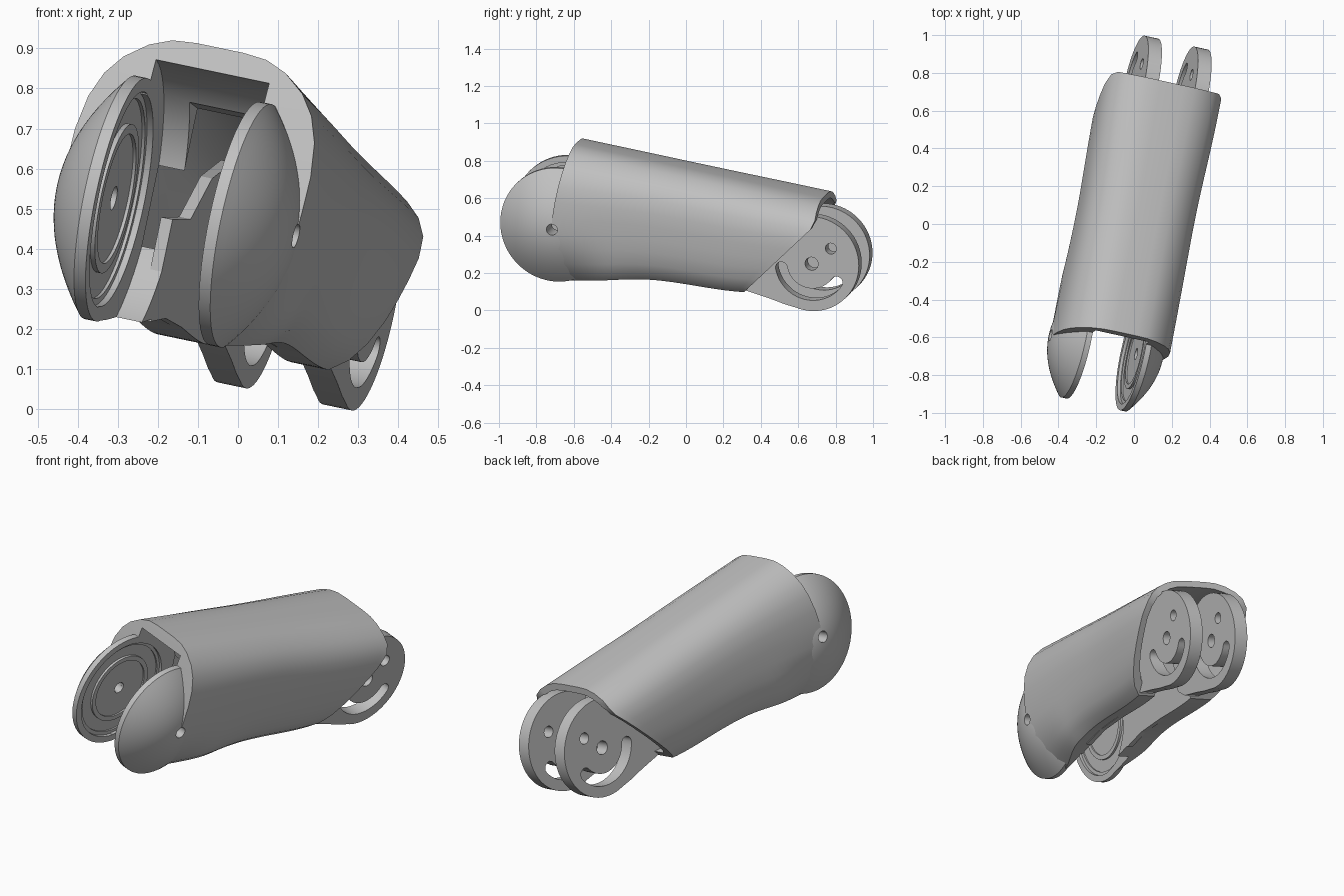
import bpy, bmesh, math
from mathutils import Matrix, Vector

if "Cube" in bpy.data.objects:
    bpy.data.objects.remove(bpy.data.objects["Cube"])

grey = bpy.data.materials.new("plain_grey")
grey.use_nodes = True
GREY = (0.53, 0.53, 0.53, 1)
grey.diffuse_color = GREY
grey.node_tree.nodes["Principled BSDF"].inputs["Base Color"].default_value = GREY

# Local frame of the limb: u = sideways, v = along its length, w = up
U = Vector((0.957, -0.21, -0.2)).normalized()
V = (Vector((0, 1, 0)) - U * U.y).normalized()
W = U.cross(V)
FRAME = Matrix((U, V, W)).transposed().to_4x4()

PIVOT = (-0.69, 0.452)          # front joint (v, w)
LUG = (0.715, 0.313)            # rear joint (v, w)
EAR_R = 0.31
EAR_L_IN, EAR_R_IN = 0.043, -0.252
CHANNEL = (-0.185, 0.035)
LUG_U = {"left_lug": 0.056, "right_lug": -0.219}


def make(name, bm):
    bmesh.ops.recalc_face_normals(bm, faces=bm.faces[:])
    mesh = bpy.data.meshes.new(name)
    bm.to_mesh(mesh)
    bm.free()
    ob = bpy.data.objects.new(name, mesh)
    bpy.context.collection.objects.link(ob)
    ob.matrix_world = FRAME
    mesh.materials.append(grey)
    return ob


def prism(name, outline, u0, u1):
    """Extrude a (v, w) outline sideways."""
    bm = bmesh.new()
    a = [bm.verts.new((u0, v, w)) for v, w in outline]
    b = [bm.verts.new((u1, v, w)) for v, w in outline]
    bm.faces.new(a)
    bm.faces.new(b[::-1])
    n = len(a)
    for i in range(n):
        j = (i + 1) % n
        bm.faces.new((a[i], b[i], b[j], a[j]))
    return make(name, bm)


def arc(centre, r, a0, a1, n):
    return [(centre[0] + r * math.cos(math.radians(a0 + (a1 - a0) * i / n)),
             centre[1] + r * math.sin(math.radians(a0 + (a1 - a0) * i / n)))
            for i in range(n + 1)]


def circle(centre, r, n=48):
    return arc(centre, r, 0, 360, n)[:-1]


def carve(ob, cutters):
    bpy.context.view_layer.objects.active = ob
    for c in cutters:
        c.hide_render = True
        m = ob.modifiers.new("cut", "BOOLEAN")
        m.operation, m.solver, m.object = "DIFFERENCE", "EXACT", c
        bpy.ops.object.modifier_apply(modifier=m.name)
        bpy.data.objects.remove(c)


def smooth(ob, angle=32):
    bpy.ops.object.select_all(action="DESELECT")
    ob.select_set(True)
    bpy.context.view_layer.objects.active = ob
    bpy.ops.object.shade_smooth_by_angle(angle=math.radians(angle))


# Half cross-section of the shell: (share of half width, share of height)
HALF = [(.2, 1), (.4, .992), (.58, .96), (.76, .9), (.88, .83), (.96, .74),
        (1, .62), (1, .5), (.99, .38), (.97, .27), (.92, .15), (.84, .06),
        (.72, 0), (.3, 0)]


def interp(x, table):
    if x <= table[0][0]:
        return table[0][1]
    for (x0, y0), (x1, y1) in zip(table, table[1:]):
        if x <= x1:
            t = (x - x0) / (x1 - x0)
            return y0 + (y1 - y0) * t * t * (3 - 2 * t)
    return table[-1][1]


def top(v):
    return 0.877 - 0.168 * (v + 0.64)


def bottom(v):
    return interp(v, [(-.7, .145), (-.2, .185), (.35, .142)])


def width(v):
    return interp(v, [(-.7, .307), (0, .3), (.65, .317)])


def half_width(a, f, v):
    """Share of half width; the lower part tucks in to meet the domed ears."""
    tuck = interp(v, [(-.69, .33), (-.35, 0)])
    return a * (1 - tuck * (max(0, .4 - f) / .4) ** 2)


def front_edge(w):
    return -0.695 + 0.08 * (max(0, w - PIVOT[1]) / 0.42) ** 1.3


def rear_edge(w):
    return min(0.745, 0.35 + 1.02 * (w - 0.147))


def loft(name, start, end, inset, steps):
    """Skin the cross-section between two end surfaces given as v(w)."""
    bm = bmesh.new()
    rings = []
    for s in range(steps + 1):
        sides = ([], [])
        for a, f in HALF:
            v = 0
            for _ in range(12):
                w = bottom(v) + inset + f * (top(v) - bottom(v) - 2 * inset)
                v = start(w) + (end(w) - start(w)) * s / steps
            mid = -0.095 + 0.01 * v
            u = half_width(a, f, v) * (width(v) - inset)
            for side, sign in zip(sides, (1, -1)):
                side.append(bm.verts.new((mid + sign * u, v, w)))
        rings.append(sides)
    for r, l in (rings[0], rings[-1]):
        for i in range(len(r) - 1):
            bm.faces.new((r[i], r[i + 1], l[i + 1], l[i]))
    for p, q in zip(rings, rings[1:]):
        p, q = p[0] + p[1][::-1], q[0] + q[1][::-1]
        for i in range(len(p)):
            j = (i + 1) % len(p)
            bm.faces.new((p[i], p[j], q[j], q[i]))
    return make(name, bm)


# Main shell: hollow skin, front fork, ear seats, open underside and pin hole
shell = loft("limb_shell", front_edge, rear_edge, 0, 28)
hollow = loft("hollow_cutter", lambda w: -0.34, lambda w: rear_edge(w) + 0.2, 0.035, 20)
fork = prism("fork_cutter", circle(PIVOT, 0.365, 64), EAR_R_IN, EAR_L_IN)
seats = prism("seat_cutter", circle(PIVOT, 0.272, 64), EAR_R_IN - 0.034, EAR_L_IN + 0.034)
channel = prism("channel_cutter", [(-.6, 0), (.5, 0), (.5, .44), (-.2, .7), (-.6, .74)],
                *CHANNEL)
pin = prism("pin_cutter", circle(PIVOT, 0.03, 24), -0.6, 0.4)
carve(shell, [hollow, fork, seats, channel, pin])
smooth(shell)

# Inner walls running from the fork back to the lugs
wall = [(-.36, .17), (-.2, .185), (.1, .165), (.34, .15), (.58, .4), (.5, .58),
        (.2, .6), (0, .55), (-.15, .44), (-.36, .43)]
for name, u0 in (("right_inner_wall", CHANNEL[0] - 0.03), ("left_inner_wall", CHANNEL[1])):
    prism(name, wall, u0, u0 + 0.03)

# Domed ears of the front fork, turned around the joint axis
RINGS = [(.03, .02), (.165, .02), (.165, .012), (.19, .012), (.19, .024), (.255, .024),
         (.255, .016), (.275, .016), (.275, 0), (EAR_R, 0)]
dome = [(r, .03 + .13 * (1 - (r / EAR_R) ** 2))
        for r in (EAR_R + (.03 - EAR_R) * i / 14 for i in range(15))]
for name, u0, sign in (("left_ear", EAR_L_IN, 1), ("right_ear", EAR_R_IN, -1)):
    bm = bmesh.new()
    prof = [bm.verts.new((u0 + sign * h, PIVOT[0] + r, PIVOT[1])) for r, h in RINGS + dome]
    edges = [bm.edges.new((p, prof[(i + 1) % len(prof)])) for i, p in enumerate(prof)]
    bmesh.ops.spin(bm, geom=prof + edges, cent=(0, *PIVOT), axis=(1, 0, 0),
                   angle=math.tau, steps=64, use_merge=True)
    bmesh.ops.remove_doubles(bm, verts=bm.verts[:], dist=1e-5)
    smooth(make(name, bm))

# Rear lugs with two pin holes and a curved slot
for name, u0 in LUG_U.items():
    u1 = u0 + 0.075
    body = [(.3, .2), (.36, .15), (.48, .115), (.57, .085)] + arc(LUG, .258, -110, 110, 40)
    lug = prism(name, body + [(.45, .5), (.3, .4)], u0, u1)
    near, far = (arc(LUG, .1675, a, a, 1)[0] for a in (190, 325))
    slot = (arc(LUG, .2, 190, 325, 24) + arc(far, .0325, 325, 505, 8)[1:-1]
            + arc(LUG, .135, 325, 190, 24) + arc(near, .0325, 10, 190, 8)[1:-1])
    cutters = [prism("slot_cutter", slot, u0 - .1, u1 + .1)]
    for c, r in ((LUG, .036), ((.82, .4), .03)):
        cutters.append(prism("hole_cutter", circle(c, r, 24), u0 - .1, u1 + .1))
    carve(lug, cutters)
    smooth(lug)
